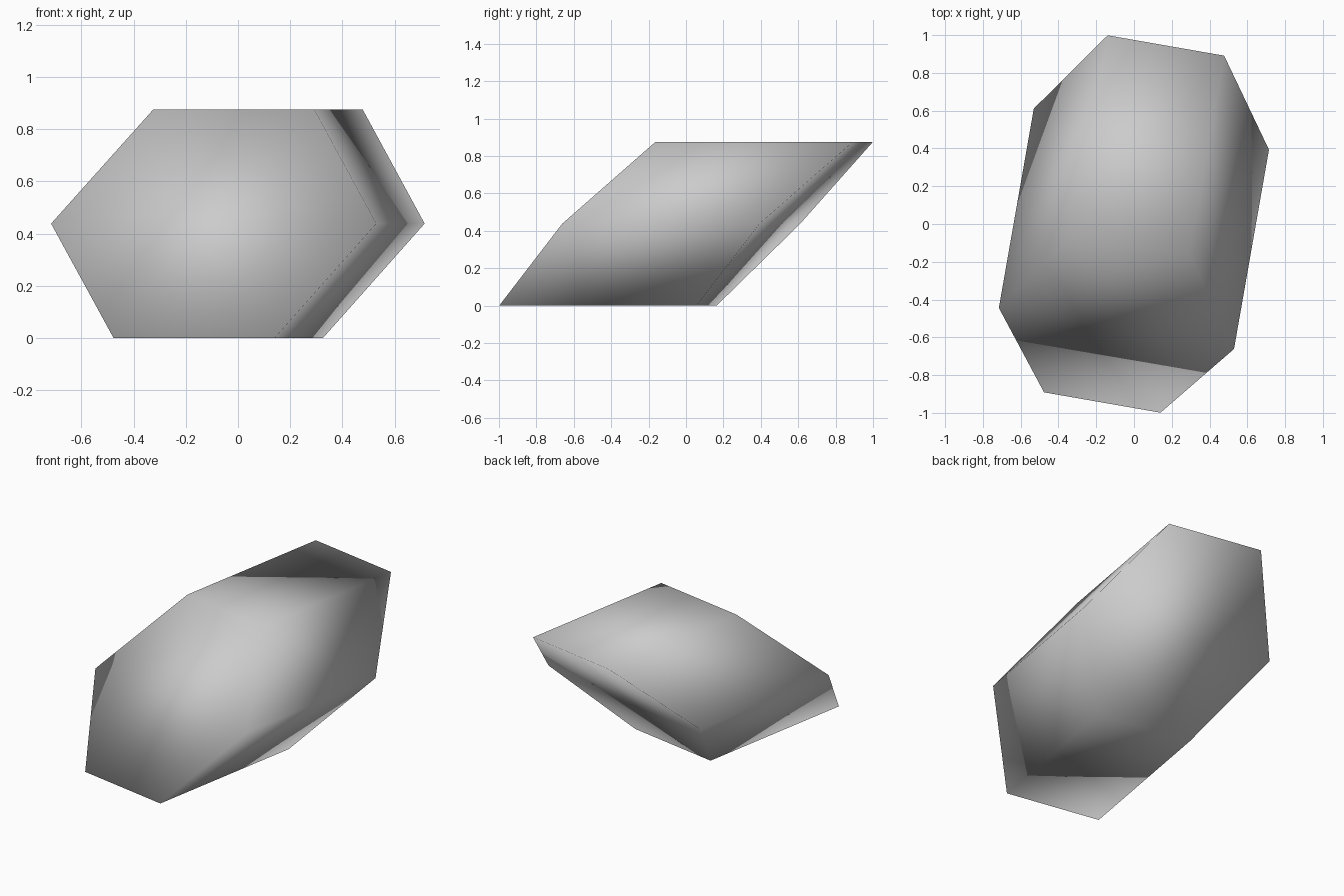
import bpy
import bmesh
from mathutils import Vector

if "Cube" in bpy.data.objects:
    bpy.data.objects.remove(bpy.data.objects["Cube"], do_unlink=True)

# One plain stone colour
stone = bpy.data.materials.new("grey stone")
stone.use_nodes = True
grey = (0.6, 0.6, 0.6, 1)
stone.diffuse_color = grey
stone.node_tree.nodes["Principled BSDF"].inputs["Base Color"].default_value = grey

# Leaning hexagonal prism: each level of the front end is a centre and half width
across = Vector((0.985, -0.172, 0))
length = Vector((0.185, 1.055, 0))
levels = [
    (Vector((-0.168, -0.945, 0)), 0.313),
    (Vector((-0.093, -0.553, 0.438)), 0.632),
    (Vector((-0.016, -0.11, 0.875)), 0.313),
]

bm = bmesh.new()


def add_end(offset):
    """Build one bent hexagonal end and return its left and right corners."""
    rows = [[bm.verts.new(c + offset + across * w * s) for s in (-1, 1)]
            for c, w in levels]
    for low, high in zip(rows, rows[1:]):
        bm.faces.new((low[0], low[1], high[1], high[0]))
    left, right = zip(*rows)
    return list(left) + list(reversed(right))


front = add_end(Vector((0, 0, 0)))
back = add_end(length)

# Six long sides joining the ends
for i in range(len(front)):
    j = (i + 1) % len(front)
    bm.faces.new((front[i], front[j], back[j], back[i]))

bmesh.ops.recalc_face_normals(bm, faces=bm.faces)
mesh = bpy.data.meshes.new("slanted_stone")
bm.to_mesh(mesh)
bm.free()
mesh.materials.append(stone)
mesh.shade_smooth()
stone_object = bpy.data.objects.new("slanted_stone", mesh)
bpy.context.collection.objects.link(stone_object)
